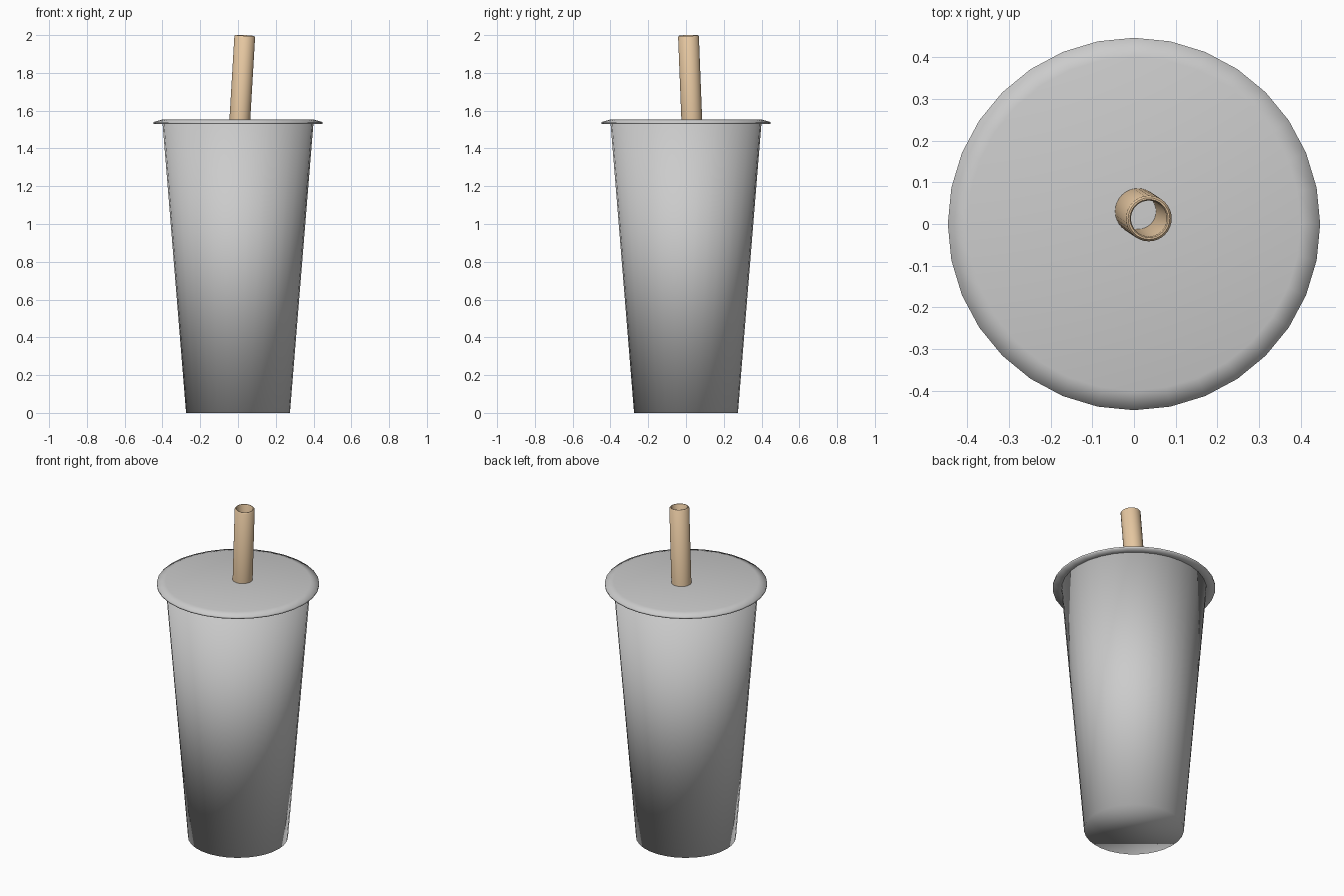
import bpy, bmesh, math
from mathutils import Vector

if "Cube" in bpy.data.objects:
    bpy.data.objects.remove(bpy.data.objects["Cube"])


def lathe(name, profile, segments=32, closed=False):
    """Revolve (radius, z) points; open profiles get capped at both ends."""
    bm = bmesh.new()
    rings = [[bm.verts.new((r * math.cos(2 * math.pi * i / segments),
                            r * math.sin(2 * math.pi * i / segments), z))
              for i in range(segments)] for r, z in profile]
    pairs = list(zip(rings, rings[1:]))
    if closed:
        pairs.append((rings[-1], rings[0]))
    else:
        bm.faces.new(rings[0])
        bm.faces.new(rings[-1])
    for a, b in pairs:
        for i in range(segments):
            j = (i + 1) % segments
            bm.faces.new((a[i], a[j], b[j], b[i]))
    bmesh.ops.recalc_face_normals(bm, faces=bm.faces)
    for f in bm.faces:
        f.smooth = True
    mesh = bpy.data.meshes.new(name)
    bm.to_mesh(mesh)
    bm.free()
    obj = bpy.data.objects.new(name, mesh)
    bpy.context.collection.objects.link(obj)
    return obj


# Tapered cup body, smooth shaded across its end caps
lathe("cup_body", [(0.275, 0), (0.40, 1.54)])

# Thin lid with a sloping overhanging rim
lathe("lid", [(0.40, 1.53), (0.447, 1.53), (0.447, 1.54), (0.40, 1.553)])

# Hollow straw, leaning slightly and resting in the lid
base, tip = Vector((0.009, 0.031, 1.54)), Vector((0.036, 0.013, 1.998))
axis = tip - base
L = axis.length
straw = lathe("straw", [(0.055, 0), (0.055, L - 0.006), (0.050, L),
                        (0.046, L), (0.043, L - 0.006), (0.043, 0)], closed=True)
straw.location = base
straw.rotation_euler = axis.to_track_quat('Z', 'Y').to_euler()
bpy.context.view_layer.objects.active = straw
straw.select_set(True)
bpy.ops.object.shade_smooth_by_angle(angle=math.radians(50))

# Tan straw colour
tan = bpy.data.materials.new("straw_tan")
tan.diffuse_color = (0.80, 0.58, 0.36, 1)
tan.use_nodes = True
tan.node_tree.nodes["Principled BSDF"].inputs["Base Color"].default_value = tan.diffuse_color
straw.data.materials.append(tan)
